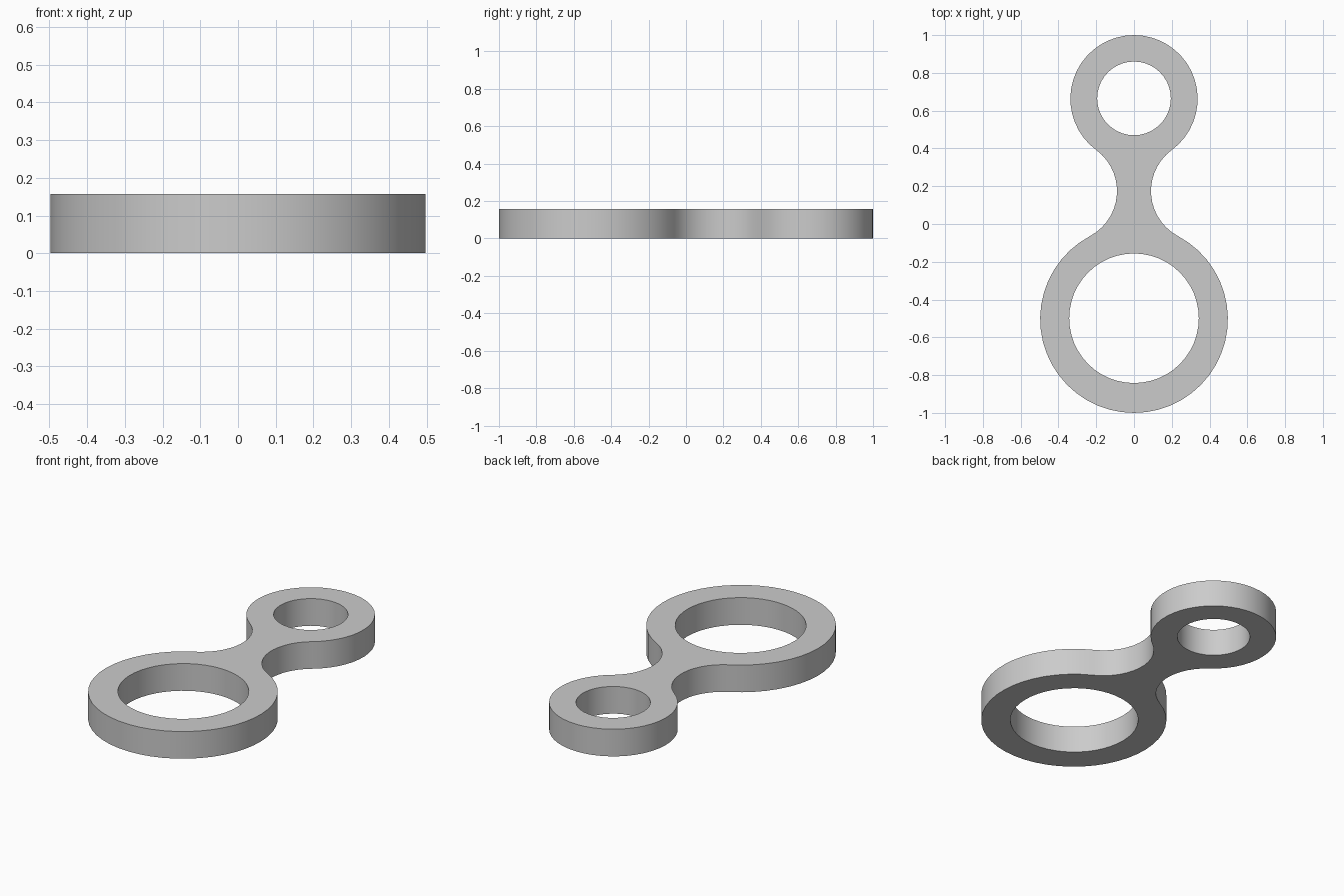
import bpy, bmesh
from math import pi, atan2, cos, sin, sqrt

if "Cube" in bpy.data.objects:
    bpy.data.objects.remove(bpy.data.objects["Cube"])

HEIGHT = 0.157
BIG_Y, BIG_R, BIG_HOLE = -0.503, 0.497, 0.343
SMALL_Y, SMALL_R, SMALL_HOLE = 0.663, 0.337, 0.195
FILLET = 0.27


def arc(cx, cy, r, a0, a1, n):
    """Points along an arc, both ends included."""
    return [(cx + r * cos(a0 + (a1 - a0) * i / n),
             cy + r * sin(a0 + (a1 - a0) * i / n)) for i in range(n + 1)]


# Centre of the waist fillet, tangent to both rings
d = SMALL_Y - BIG_Y
ra, rb = BIG_R + FILLET, SMALL_R + FILLET
along = (ra**2 - rb**2 + d**2) / (2 * d)
fx, fy = sqrt(ra**2 - along**2), BIG_Y + along
to_big = atan2(fy - BIG_Y, fx)
to_small = atan2(fy - SMALL_Y, fx)

# Right-hand half of the outline from bottom to top, then mirrored
half = arc(0, BIG_Y, BIG_R, -pi / 2, to_big, 20)
half += arc(fx, fy, FILLET, pi + to_big, pi + to_small, 14)[1:]
half += arc(0, SMALL_Y, SMALL_R, to_small, pi / 2, 18)[1:]
outline = half + [(-x, y) for x, y in half[-2:0:-1]]
big_hole = arc(0, -0.499, BIG_HOLE, 0, 2 * pi, 48)[:-1]
small_hole = arc(0, 0.665, SMALL_HOLE, 0, 2 * pi, 40)[:-1]

# Fill the flat profile with its two holes, then extrude it
bm = bmesh.new()
for loop in (outline, big_hole, small_hole):
    verts = [bm.verts.new((x, y, 0)) for x, y in loop]
    for i, v in enumerate(verts):
        bm.edges.new((verts[i - 1], v))
bmesh.ops.triangle_fill(bm, edges=bm.edges[:], use_beauty=True)
top = bmesh.ops.extrude_face_region(bm, geom=bm.faces[:], use_keep_orig=True)
bmesh.ops.translate(bm, vec=(0, 0, HEIGHT),
                    verts=[g for g in top["geom"] if isinstance(g, bmesh.types.BMVert)])
bmesh.ops.recalc_face_normals(bm, faces=bm.faces[:])
mesh = bpy.data.meshes.new("double_ring_link")
bm.to_mesh(mesh)
bm.free()

link = bpy.data.objects.new("double_ring_link", mesh)
bpy.context.collection.objects.link(link)

# Plain grey material
grey = bpy.data.materials.new("light grey")
grey.use_nodes = True
colour = (0.6, 0.6, 0.6, 1)
grey.diffuse_color = colour
for node in grey.node_tree.nodes:
    if node.type == "BSDF_PRINCIPLED":
        node.inputs["Base Color"].default_value = colour
mesh.materials.append(grey)

# Smooth walls with sharp rims
bpy.ops.object.select_all(action="DESELECT")
link.select_set(True)
bpy.context.view_layer.objects.active = link
bpy.ops.object.shade_smooth_by_angle(angle=pi / 6)
